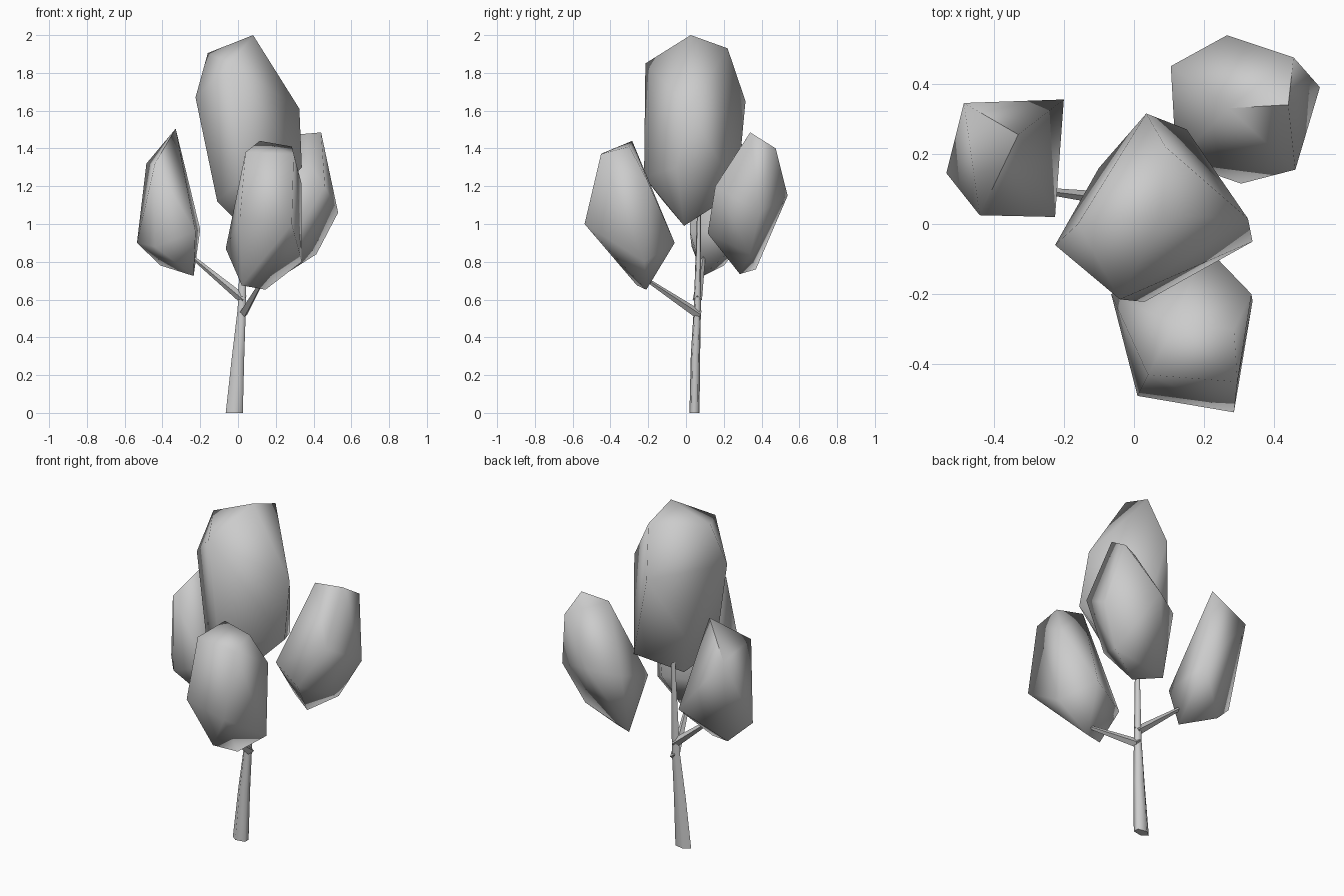
import bpy, bmesh, math
from mathutils import Vector

if "Cube" in bpy.data.objects:
    bpy.data.objects.remove(bpy.data.objects["Cube"])


def finish(name, bm, angle):
    bmesh.ops.recalc_face_normals(bm, faces=bm.faces)
    mesh = bpy.data.meshes.new(name)
    bm.to_mesh(mesh)
    bm.free()
    ob = bpy.data.objects.new(name, mesh)
    bpy.context.collection.objects.link(ob)
    bpy.ops.object.select_all(action='DESELECT')
    ob.select_set(True)
    bpy.context.view_layer.objects.active = ob
    bpy.ops.object.shade_smooth_by_angle(angle=math.radians(angle))
    return ob


def foliage(name, corners):
    """Faceted leaf clump: convex skin over a few corner points."""
    bm = bmesh.new()
    for c in corners:
        bm.verts.new(c)
    bmesh.ops.convex_hull(bm, input=bm.verts)
    loose = [v for v in bm.verts if not v.link_faces]
    bmesh.ops.delete(bm, geom=loose, context='VERTS')
    return finish(name, bm, 80)


def limb(name, path, sides=5, flat=True):
    """Tapered limb through (centre, radius_a, radius_b) stations."""
    bm = bmesh.new()
    rings = []
    axis = (Vector(path[-1][0]) - Vector(path[0][0])).normalized()
    if flat:
        u, v = Vector((-1, 0, 0)), Vector((0, 1, 0))
    else:
        u = axis.cross(Vector((0, 0, 1))).normalized()
        v = axis.cross(u)
    for c, ra, rb in path:
        ring = []
        for i in range(sides):
            a = 2 * math.pi * i / sides
            ring.append(bm.verts.new(Vector(c) + u * ra * math.cos(a) + v * rb * math.sin(a)))
        rings.append(ring)
    for r0, r1 in zip(rings, rings[1:]):
        for i in range(sides):
            j = (i + 1) % sides
            bm.faces.new((r0[i], r0[j], r1[j], r1[i]))
    bm.faces.new(rings[0])
    bm.faces.new(rings[-1])
    return finish(name, bm, 80)


# Trunk and two branches
limb("trunk", [((-0.015, 0.045, 0), 0.05, 0.028),
               ((0.004, 0.05, 0.3), 0.036, 0.026),
               ((0.022, 0.06, 0.55), 0.024, 0.02),
               ((0.035, 0.07, 1.12), 0.012, 0.01)])
for name, a, b in [("left_branch", (0.03, 0.06, 0.6), (-0.26, 0.095, 0.84)),
                   ("front_branch", (0.025, 0.07, 0.52), (0.14, -0.23, 0.72))]:
    limb(name, [(a, 0.025, 0.025), (b, 0.009, 0.009)], 4, False)

# Tall middle clump
foliage("top_foliage", [
    (0.08, 0.025, 2.0), (-0.16, 0.0, 1.905), (-0.04, -0.215, 1.85),
    (0.09, 0.22, 1.93), (-0.225, -0.06, 1.67), (0.035, 0.315, 1.65),
    (0.325, 0.015, 1.61), (0.338, -0.05, 1.3), (0.03, -0.222, 1.25),
    (0.15, 0.27, 1.17), (-0.1, 0.16, 1.3), (-0.11, -0.12, 1.12),
    (0.02, -0.01, 0.99)])

# Left clump
foliage("left_foliage", [
    (-0.33, 0.255, 1.505), (-0.485, 0.345, 1.32), (-0.44, 0.025, 1.32),
    (-0.535, 0.145, 0.9), (-0.44, 0.03, 0.88), (-0.2, 0.355, 0.97),
    (-0.225, 0.02, 0.96), (-0.235, 0.09, 0.725), (-0.41, 0.2, 0.78)])

# Back right clump
foliage("back_foliage", [
    (0.44, 0.34, 1.485), (0.27, 0.33, 1.47), (0.455, 0.475, 1.4),
    (0.265, 0.538, 1.15), (0.53, 0.39, 1.06), (0.46, 0.155, 1.2),
    (0.305, 0.115, 0.95), (0.12, 0.18, 1.02), (0.105, 0.45, 1.12),
    (0.25, 0.285, 0.735), (0.11, 0.37, 0.76), (0.415, 0.34, 0.84)])

# Front clump
foliage("front_foliage", [
    (0.115, -0.285, 1.44), (0.285, -0.3, 1.41), (0.04, -0.43, 1.38),
    (0.295, -0.45, 1.37), (0.285, -0.537, 1.0), (0.01, -0.49, 1.03),
    (-0.065, -0.2, 0.87), (0.335, -0.2, 1.22), (0.338, -0.22, 0.8),
    (0.2, -0.06, 0.9), (0.145, -0.21, 0.652), (0.02, -0.26, 0.675)])
